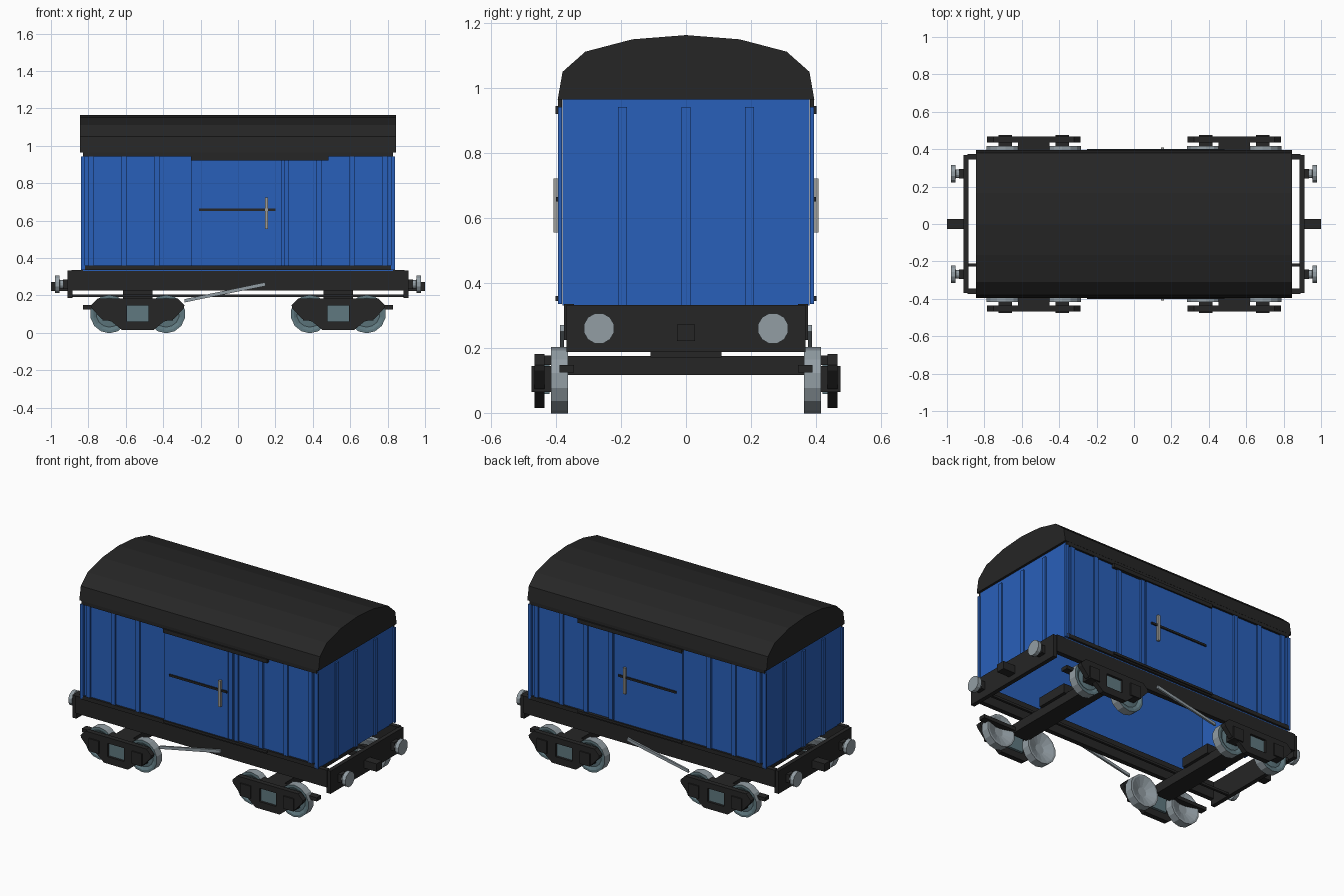
import bpy, bmesh, math
from mathutils import Vector

old = bpy.data.objects.get("Cube")
if old:
    bpy.data.objects.remove(old, do_unlink=True)


def material(name, rgb):
    m = bpy.data.materials.new(name)
    m.use_nodes = True
    m.diffuse_color = (*rgb, 1)
    bsdf = next(n for n in m.node_tree.nodes if n.type == 'BSDF_PRINCIPLED')
    bsdf.inputs["Base Color"].default_value = (*rgb, 1)
    return m


BLUE = material("blue paint", (0.022, 0.115, 0.49))
BLACK = material("black iron", (0.019, 0.019, 0.019))
STEEL = material("pale steel", (0.29, 0.34, 0.37))
TEAL = material("teal steel", (0.115, 0.19, 0.215))
GREY = material("handle grey", (0.34, 0.34, 0.32))


def finish(name, bm, *mats):
    bmesh.ops.recalc_face_normals(bm, faces=bm.faces)
    me = bpy.data.meshes.new(name)
    bm.to_mesh(me)
    bm.free()
    for m in mats:
        me.materials.append(m)
    ob = bpy.data.objects.new(name, me)
    bpy.context.collection.objects.link(ob)
    return ob


def box(name, x, y, z, mat, open_ends=False):
    """Box from three (low, high) ranges, optionally without top and bottom."""
    bm = bmesh.new()
    bmesh.ops.create_cube(bm, size=1)
    if open_ends:
        bm.normal_update()
        caps = [f for f in bm.faces if abs(f.normal.z) > .5]
        bmesh.ops.delete(bm, geom=caps, context='FACES')
    for v in bm.verts:
        v.co = Vector([(a + b) / 2 + c * (b - a)
                       for c, (a, b) in zip(v.co, (x, y, z))])
    return finish(name, bm, mat)


def span(s, a, b):
    return tuple(sorted((s * a, s * b)))


def around(c, half):
    return (c - half, c + half)


def prism(name, points, axis, low, high, mat):
    """Extrude a profile along x (points are y, z) or y (points are x, z)."""
    def place(p, d):
        return (d, p[0], p[1]) if axis == 'x' else (p[0], d, p[1])
    bm = bmesh.new()
    rings = [[bm.verts.new(place(p, d)) for p in points] for d in (low, high)]
    for ring in rings:
        bm.faces.new(ring)
    n = len(points)
    for i in range(n):
        j = (i + 1) % n
        bm.faces.new((rings[0][i], rings[0][j], rings[1][j], rings[1][i]))
    return finish(name, bm, mat)


def lathe(name, profile, sides, centre, axis, *mats):
    """Spin (distance, radius) pairs about a line along x or y."""
    bm = bmesh.new()
    rings = []
    for d, r in profile:
        ring = []
        for i in range(sides):
            a = 2 * math.pi * (i + 0.5) / sides
            u, w = r * math.cos(a), r * math.sin(a)
            offset = (d, u, w) if axis == 'x' else (u, d, w)
            ring.append(bm.verts.new(Vector(centre) + Vector(offset)))
        rings.append(ring)
    for a, b in zip(rings, rings[1:]):
        for i in range(sides):
            j = (i + 1) % sides
            bm.faces.new((a[i], a[j], b[j], b[i]))
    bm.faces.new(rings[0])
    bm.faces.new(rings[-1])
    return finish(name, bm, *mats)


# Hollow body walls and arched roof
box("body", (-.83, .83), (-.38, .38), (.33, .97), BLUE, open_ends=True)
half = [(.395, .965), (.38, 1.05), (.31, 1.112), (.165, 1.15)]
arch = half + [(0, 1.163)] + [(-y, z) for y, z in reversed(half)]
prism("roof", arch, 'x', -.845, .845, BLACK)

# Upright ribs, doors and rails on both long sides
for s in (-1, 1):
    for x in (-.785, -.61, -.435, .22, .26, .435, .61, .785):
        box("side_rib", around(x, .014), span(s, .381, .392), (.36, .942), BLUE)
    for e in (-1, 1):
        box("corner_post", span(e, .818, .84), span(s, .381, .394), (.335, .942), BLUE)
    box("sliding_door", (-.25, .205), span(s, .381, .392), (.36, .925), BLUE)
    box("eaves_strip", (-.83, .83), span(s, .381, .394), (.942, .97), BLACK)
    box("sill_strip", (-.83, .83), span(s, .381, .394), (.335, .36), BLACK)
    box("door_top_rail", (-.25, .485), span(s, .382, .402), (.92, .945), BLACK)
    box("door_bottom_rail", (-.25, .485), span(s, .382, .402), (.345, .36), BLACK)
    box("door_latch_bar", (-.208, .2), span(s, .388, .4), (.651, .664), BLACK)
    box("door_handle", (.145, .161), span(s, .39, .408), (.555, .722), GREY)

# Ribs on the ends
for e in (-1, 1):
    for y in (-.195, 0, .195):
        box("end_rib", span(e, .831, .84), around(y, .014), (.33, .942), BLUE)

# Underframe
for s in (-1, 1):
    box("sole_bar", (-.89, .89), span(s, .345, .375), (.225, .335), BLACK)
    lever = [(-.287, .162), (-.285, .18), (.145, .27), (.147, .25)]
    prism("brake_lever", lever, 'y', *span(s, .376, .388), STEEL)
box("brake_pipe", (-.89, .89), around(-.22, .008), (.19, .205), BLACK)

# Headstocks, buffers and couplers
for e in (-1, 1):
    box("headstock", span(e, .885, .912), (-.368, .368), (.187, .332), BLACK)
    box("coupler", span(e, .9, 1), (-.028, .028), (.222, .272), BLACK)
    for y in (-.268, .268):
        box("buffer_base", span(e, .9, .936), around(y, .026), (.234, .286), BLACK)
        profile = [(e * d, r) for d, r in
                   ((.93, .024), (.953, .024), (.954, .048), (.979, .048))]
        lathe("buffer", profile, 12, (0, y, .26), 'x', STEEL)


# Four-wheel trucks
def truck(cx, e):
    box("bolster", around(cx, .06), (-.385, .385), (.117, .175), BLACK)
    box("pivot_block", around(cx, .08), (-.11, .11), (.17, .23), BLACK)
    for s in (-1, 1):
        box("bolster_bracket", around(cx, .085), span(s, .38, .44), (.147, .176), BLACK)
        box("brake_stub", span(e, abs(cx) + .06, .83), span(s, .345, .39), (.125, .148), BLACK)
        # Side frame: two arms, a top bar and a bottom bar around a window
        y = span(s, .435, .467)
        box("frame_top_bar", around(cx, .08), y, (.145, .182), BLACK)
        box("frame_bottom_bar", around(cx, .085), y, (.015, .06), BLACK)
        for d in (-1, 1):
            arm = [(.058, .182), (.215, .182), (.25, .147), (.245, .13), (.195, .075),
                   (.14, .06), (.085, .015), (.058, .015)]
            prism("frame_arm", [(cx + d * px, pz) for px, pz in arm], 'y', *y, BLACK)
            wx = cx + d * .152
            box("axle_box", around(wx, .036), span(s, .41, .475), (.065, .145), BLACK)
            # Wheel with a plain rim and dished outer face
            profile = [(s * w, r) for w, r in
                       ((.385, .03), (.363, .09), (.363, .1025), (.416, .1025),
                        (.416, .088), (.406, .07), (.412, .025))]
            wheel = lathe("wheel", profile, 14, (wx, 0, .1), 'y', STEEL, TEAL)
            for p in wheel.data.polygons:
                if p.normal.y * s > .5 and abs(p.center.y) > .4:
                    p.material_index = 1
        box("spring_block", around(cx, .06), span(s, .42, .452), (.058, .147), TEAL)


for e in (-1, 1):
    truck(e * .536, e)
